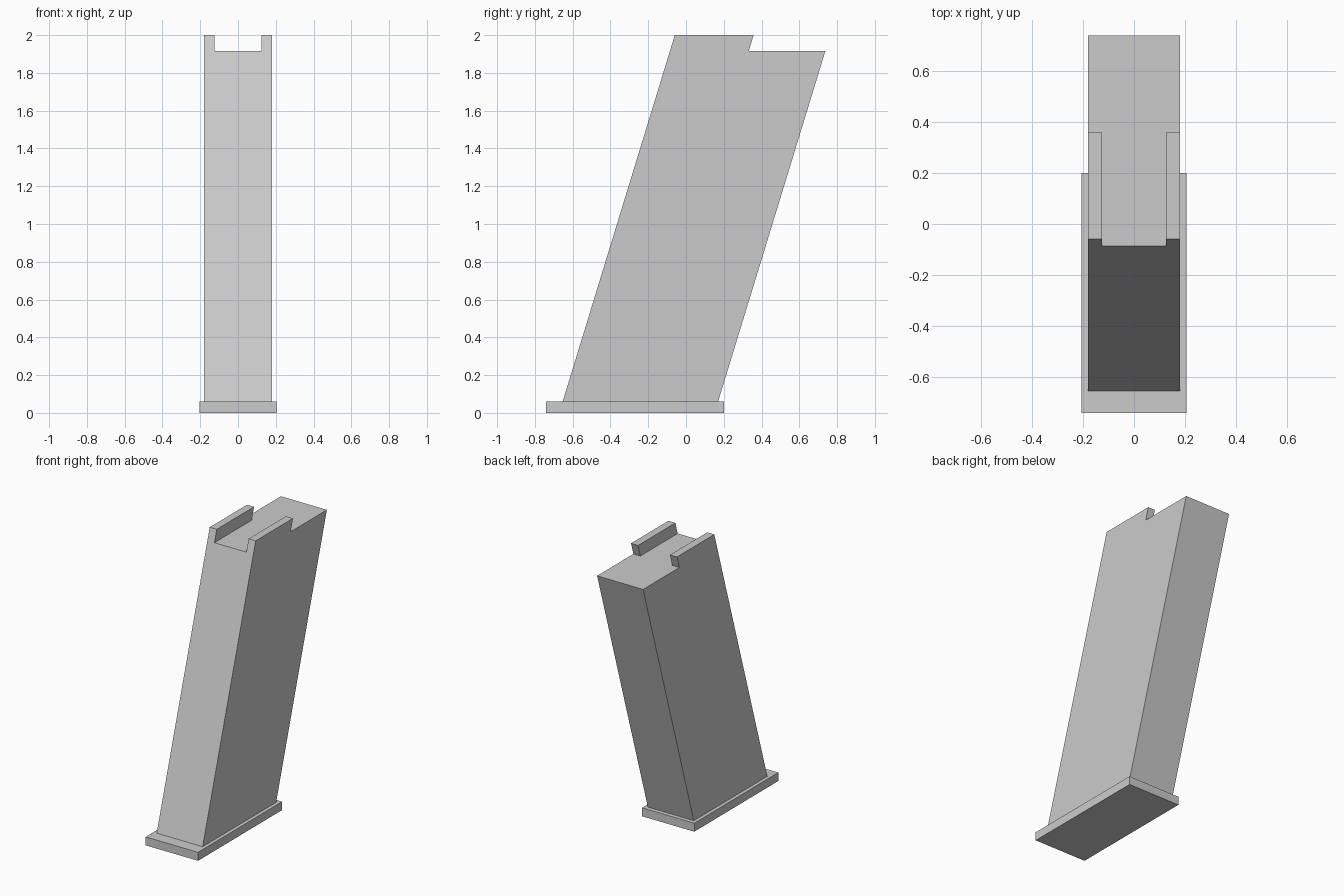
import bpy
import bmesh
from mathutils import Vector

cube = bpy.data.objects.get("Cube")
if cube:
    bpy.data.objects.remove(cube, do_unlink=True)

grey = bpy.data.materials.new("plain grey")
GREY = (0.6, 0.6, 0.6, 1)
grey.diffuse_color = GREY
grey.use_nodes = True
grey.node_tree.nodes["Principled BSDF"].inputs["Base Color"].default_value = GREY

LEAN = 0.306               # backward shift per unit of height
BASE_TOP, SHOULDER, TOP = 0.06, 1.915, 2.0
HALF_WIDTH, CHANNEL = 0.18, 0.125


def slab(bm, half_width, y0, y1, z0, z1, lean=0):
    """Box whose upper side is shifted back by the lean."""
    shift = lean * (z1 - z0)
    side = [(y0, z0), (y1, z0), (y1 + shift, z1), (y0 + shift, z1)]
    face = bm.faces.new([bm.verts.new((-half_width, y, z)) for y, z in side])
    new = bmesh.ops.extrude_face_region(bm, geom=[face], use_keep_orig=True)
    verts = [v for v in new["geom"] if isinstance(v, bmesh.types.BMVert)]
    bmesh.ops.translate(bm, verts=verts, vec=(2 * half_width, 0, 0))
    bmesh.ops.recalc_face_normals(bm, faces=bm.faces[:])


def finish(bm, name):
    mesh = bpy.data.meshes.new(name)
    bm.to_mesh(mesh)
    bm.free()
    mesh.materials.append(grey)
    bpy.context.collection.objects.link(bpy.data.objects.new(name, mesh))


# Base plate
bm = bmesh.new()
slab(bm, 0.205, -0.74, 0.2, 0, BASE_TOP)
finish(bm, "base_plate")

# Leaning body
bm = bmesh.new()
slab(bm, HALF_WIDTH, -0.653, 0.17, BASE_TOP, SHOULDER, LEAN)

# Mark out the two feed lips, then raise them along the lean
cuts = [((CHANNEL, 0, 0), (1, 0, 0)),
        ((-CHANNEL, 0, 0), (1, 0, 0)),
        ((0, 0.332, SHOULDER), (0, 1, -LEAN))]
for point, normal in cuts:
    bmesh.ops.bisect_plane(bm, geom=bm.verts[:] + bm.edges[:] + bm.faces[:],
                           plane_co=point, plane_no=normal)
bm.normal_update()
lips = []
for f in bm.faces:
    c = f.calc_center_median()
    if f.normal.z > 0.9 and abs(c.x) > CHANNEL and c.y < 0.332:
        lips.append(f)
raised = bmesh.ops.extrude_face_region(bm, geom=lips)
rise = TOP - SHOULDER
bmesh.ops.translate(
    bm, vec=Vector((0, LEAN * rise, rise)),
    verts=[v for v in raised["geom"] if isinstance(v, bmesh.types.BMVert)])
covered = [f for f in lips if f.is_valid]
if covered:
    bmesh.ops.delete(bm, geom=covered, context='FACES_ONLY')

# Merge the flat areas left by the cuts
bmesh.ops.dissolve_limit(bm, angle_limit=0.01, verts=bm.verts[:], edges=bm.edges[:])
bmesh.ops.recalc_face_normals(bm, faces=bm.faces[:])
finish(bm, "body")
